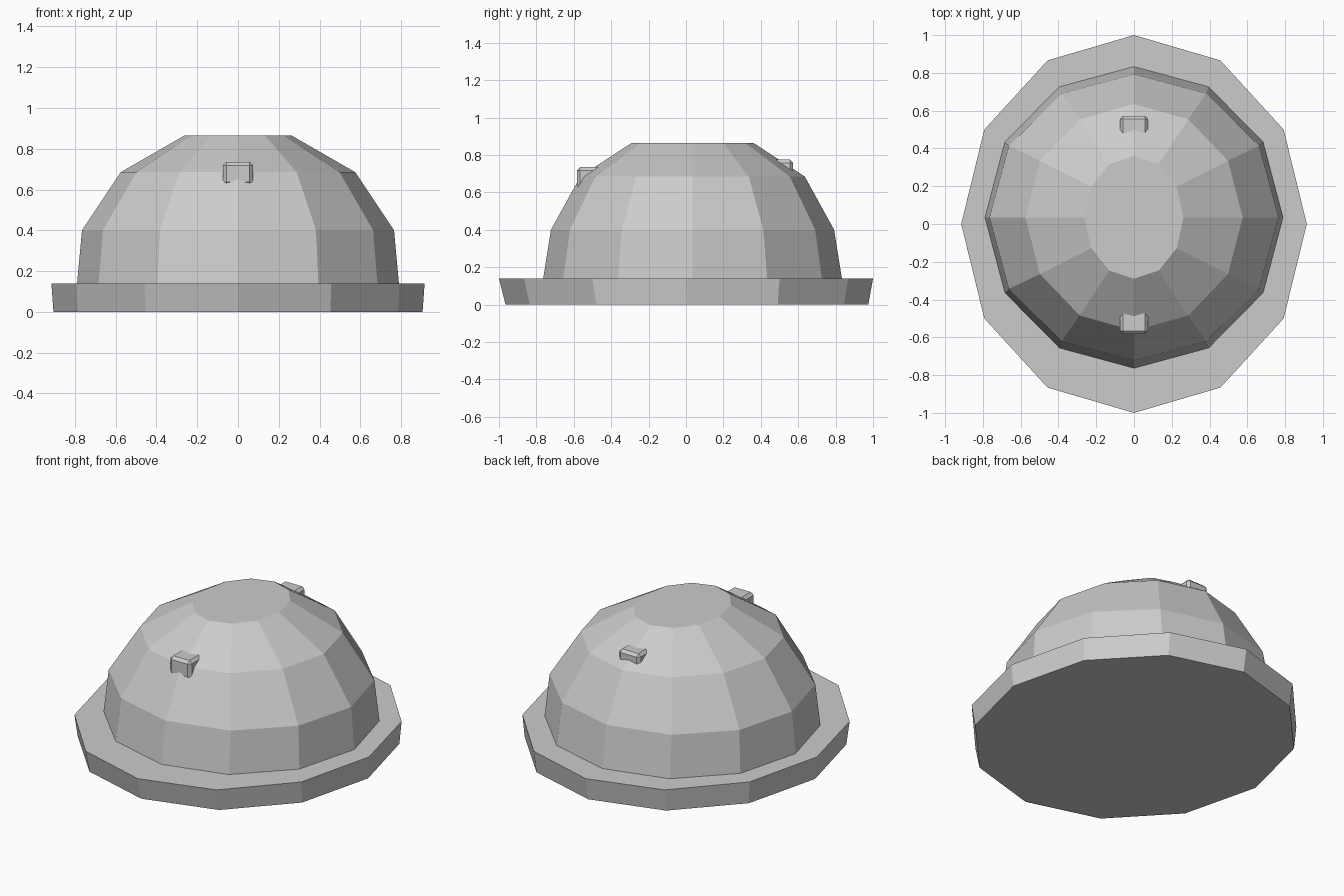
import bpy, bmesh, math

cube = bpy.data.objects.get("Cube")
if cube:
    bpy.data.objects.remove(cube, do_unlink=True)

SIDES = 12

grey = bpy.data.materials.new("light grey")
grey.use_nodes = True
colour = (0.6, 0.6, 0.6, 1)
grey.diffuse_color = colour
grey.node_tree.nodes["Principled BSDF"].inputs["Base Color"].default_value = colour


def finish(name, bm):
    bmesh.ops.recalc_face_normals(bm, faces=bm.faces)
    mesh = bpy.data.meshes.new(name)
    bm.to_mesh(mesh)
    bm.free()
    mesh.materials.append(grey)
    obj = bpy.data.objects.new(name, mesh)
    bpy.context.collection.objects.link(obj)
    return obj


def loft(name, rings):
    """Stack of twelve-sided ellipses (x radius, y radius, centre y, z), capped."""
    bm = bmesh.new()
    loops = []
    for rx, ry, cy, z in rings:
        angles = [2 * math.pi * i / SIDES for i in range(SIDES)]
        loops.append([bm.verts.new((rx * math.cos(a), cy + ry * math.sin(a), z))
                      for a in angles])
    for low, high in zip(loops, loops[1:]):
        for i in range(SIDES):
            j = (i + 1) % SIDES
            bm.faces.new((low[i], low[j], high[j], high[i]))
    bm.faces.new(loops[0][::-1])
    bm.faces.new(loops[-1])
    return finish(name, bm)


def clip(name, side, outer, bottom, top):
    """Chamfered block sunk into the dome; side is -1 for front, 1 for back."""
    inner = outer - 0.14
    bm = bmesh.new()
    bmesh.ops.create_cube(bm, size=1)
    for v in bm.verts:
        v.co.x *= 0.148
        v.co.y = side * (outer if v.co.y * side > 0 else inner)
        v.co.z = top if v.co.z > 0 else bottom
    # Chamfer the outer upright edges and the upper rim
    edges = [e for e in bm.edges
             if all(v.co.z > top - 0.01 for v in e.verts)
             or all(abs(v.co.y) > outer - 0.01 for v in e.verts)]
    bmesh.ops.bevel(bm, geom=edges, offset=0.017, segments=1, affect='EDGES')
    return finish(name, bm)


# Flared brim
loft("brim", [(0.905, 0.97, 0.005, 0), (0.915, 1, 0, 0.14)])

# Faceted dome with a flat crown
loft("dome", [(0.79, 0.8, 0.035, 0.13), (0.765, 0.757, 0.035, 0.4),
              (0.575, 0.6, 0.035, 0.685), (0.262, 0.325, 0.035, 0.865)])

# Small clips on the front and back
clip("front_clip", -1, 0.583, 0.62, 0.735)
clip("back_clip", 1, 0.573, 0.67, 0.775)
